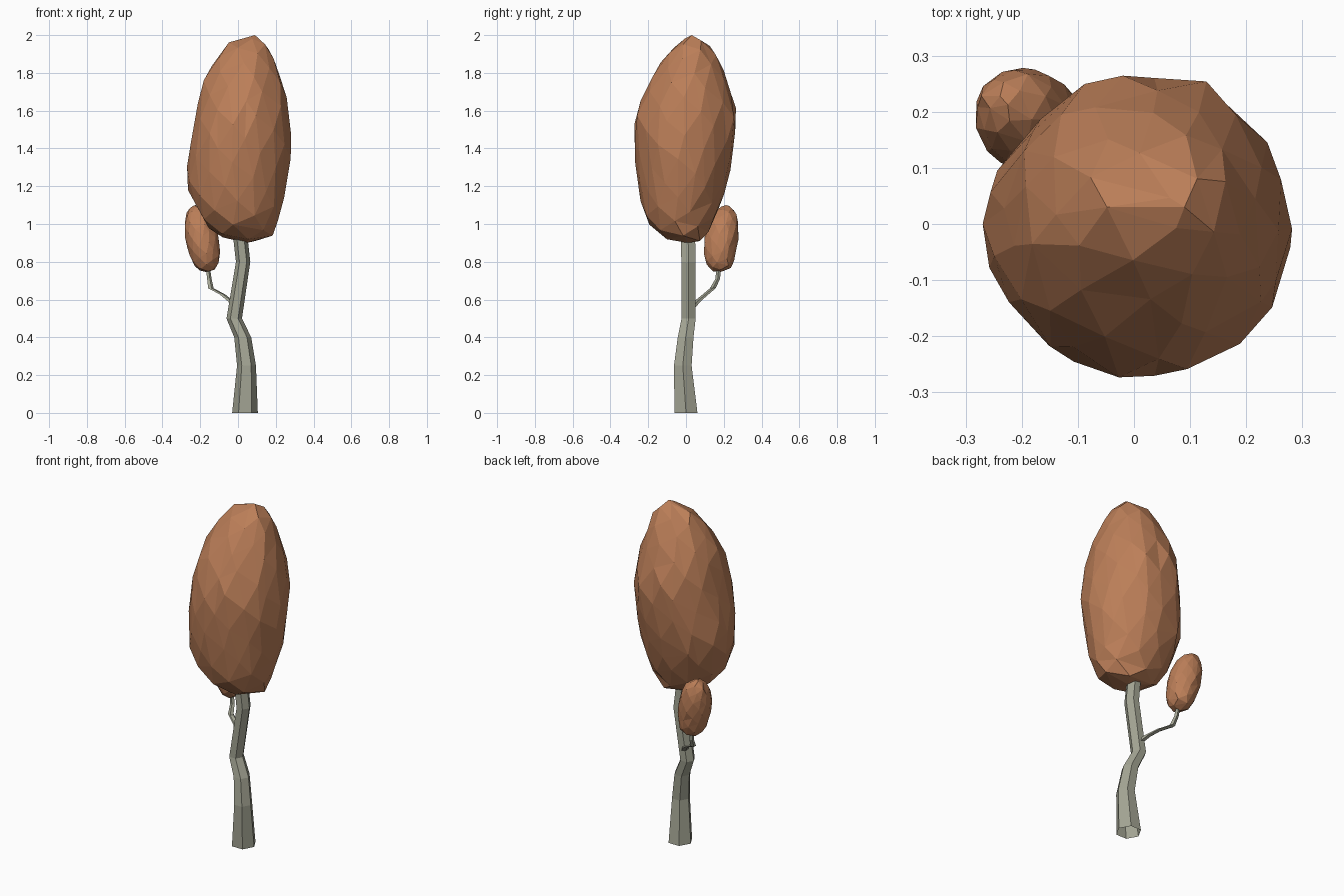
import bpy, bmesh, math, random
from mathutils import Vector

default = bpy.data.objects.get("Cube")
if default:
    bpy.data.objects.remove(default, do_unlink=True)


def material(name, rgb):
    mat = bpy.data.materials.new(name)
    mat.use_nodes = True
    mat.diffuse_color = (*rgb, 1)
    mat.node_tree.nodes["Principled BSDF"].inputs["Base Color"].default_value = (*rgb, 1)
    return mat


def finish(bm, name, mat):
    mesh = bpy.data.meshes.new(name)
    bm.to_mesh(mesh)
    bm.free()
    mesh.materials.append(mat)
    obj = bpy.data.objects.new(name, mesh)
    bpy.context.collection.objects.link(obj)
    return obj


def tube(name, path, sides, mat):
    """Loft open-ended polygon rings along (x, y, z, x radius, y radius) stations."""
    bm = bmesh.new()
    rings = []
    for x, y, z, rx, ry in path:
        angles = [math.tau * i / sides for i in range(sides)]
        rings.append([bm.verts.new((x + rx * math.cos(a), y + ry * math.sin(a), z)) for a in angles])
    for low, high in zip(rings, rings[1:]):
        for i in range(sides):
            j = (i + 1) % sides
            bm.faces.new((low[i], low[j], high[j], high[i]))
    return finish(bm, name, mat)


def sample(profile, z):
    """Interpolate the (z, x min, x max, y min, y max) envelope at a height."""
    for a, b in zip(profile, profile[1:]):
        if z <= b[0]:
            t = (z - a[0]) / (b[0] - a[0])
            return [p + (q - p) * t for p, q in zip(a[1:], b[1:])]
    return profile[-1][1:]


def foliage(name, profile, count, rough, seed, mat):
    """Faceted crown: evenly scattered sphere points hulled, then fitted to the envelope."""
    rng = random.Random(seed)
    bm = bmesh.new()
    for i in range(count):
        s = 1 - 2 * i / (count - 1)
        a = i * math.pi * (3 - math.sqrt(5)) + rng.uniform(-0.1, 0.1)
        r = math.sqrt(1 - s * s)
        bm.verts.new((r * math.cos(a), r * math.sin(a), s))
    bmesh.ops.convex_hull(bm, input=bm.verts)
    z0, z1 = profile[0][0], profile[-1][0]
    for v in bm.verts:
        z = z0 + (z1 - z0) * (v.co.z + 1) / 2
        xa, xb, ya, yb = sample(profile, z)
        flat = Vector((v.co.x, v.co.y))
        if flat.length > 0:
            flat = flat.normalized() * rng.uniform(1.015 - rough, 1.015 + rough)
        v.co = ((xa + xb) / 2 + flat.x * (xb - xa) / 2,
                (ya + yb) / 2 + flat.y * (yb - ya) / 2, z)
    bmesh.ops.recalc_face_normals(bm, faces=bm.faces)
    return finish(bm, name, mat)


bark = material("grey bark", (0.37, 0.375, 0.295))
leaf = material("copper leaves", (0.50, 0.21, 0.098))

# Crooked six-sided trunk, open at the base
tube("trunk", [(0.037, 0.0, 0.0, 0.068, 0.07), (0.045, -0.017, 0.25, 0.05, 0.054),
               (0.025, -0.002, 0.4, 0.045, 0.048), (-0.02, 0.014, 0.5, 0.041, 0.043),
               (0.027, 0.013, 0.8, 0.038, 0.044), (0.008, 0.011, 0.97, 0.038, 0.042)], 6, bark)

# Thin side branch
tube("side_branch", [(0.0, 0.02, 0.545, 0.02, 0.02), (-0.04, 0.062, 0.592, 0.018, 0.018),
                     (-0.085, 0.105, 0.628, 0.016, 0.016), (-0.145, 0.142, 0.66, 0.016, 0.016),
                     (-0.153, 0.168, 0.71, 0.013, 0.013), (-0.163, 0.175, 0.79, 0.012, 0.012)], 5, bark)

# Large crown
foliage("main_foliage", [
    (0.90, -0.05, 0.14, -0.05, 0.07), (0.93, -0.11, 0.175, -0.13, 0.10),
    (1.02, -0.195, 0.215, -0.215, 0.15), (1.20, -0.27, 0.255, -0.25, 0.215),
    (1.40, -0.255, 0.28, -0.272, 0.25), (1.58, -0.22, 0.27, -0.268, 0.272),
    (1.75, -0.19, 0.235, -0.20, 0.22), (1.90, -0.10, 0.185, -0.105, 0.16),
    (1.96, -0.05, 0.155, -0.045, 0.12), (2.00, 0.09, 0.09, 0.03, 0.03)],
    115, 0.02, 4, leaf)

# Small crown on the branch
foliage("side_foliage", [
    (0.745, -0.20, -0.135, 0.145, 0.215), (0.78, -0.232, -0.105, 0.11, 0.25),
    (0.85, -0.262, -0.093, 0.095, 0.262), (0.92, -0.28, -0.10, 0.095, 0.275),
    (1.00, -0.283, -0.118, 0.113, 0.278), (1.06, -0.275, -0.15, 0.145, 0.267),
    (1.10, -0.24, -0.21, 0.195, 0.23)],
    80, 0.025, 9, leaf)
